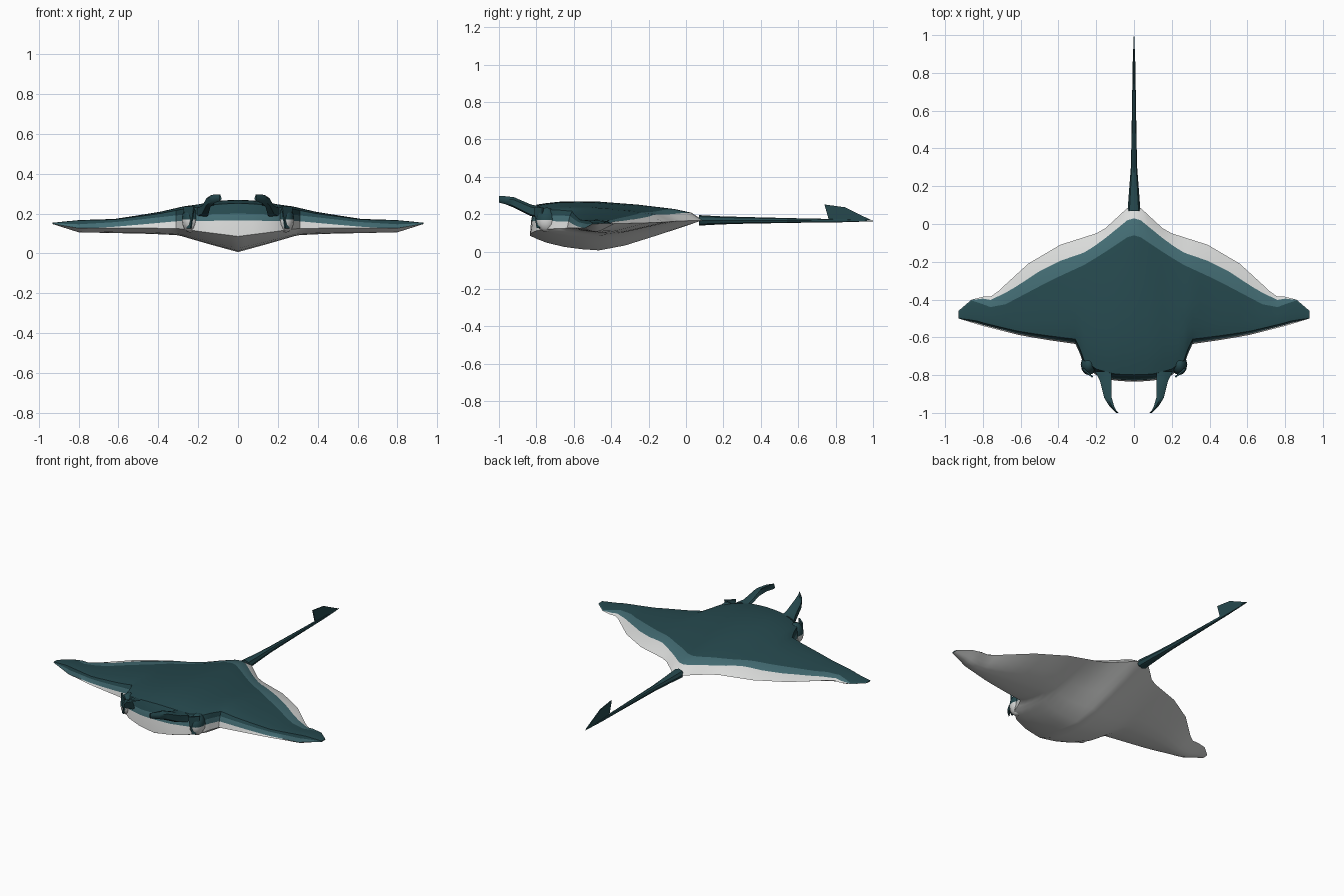
import bpy, bmesh, math
from mathutils import Vector

if "Cube" in bpy.data.objects:
    bpy.data.objects.remove(bpy.data.objects["Cube"])


def material(name, rgb):
    m = bpy.data.materials.new(name)
    m.diffuse_color = (*rgb, 1)
    m.use_nodes = True
    m.node_tree.nodes["Principled BSDF"].inputs["Base Color"].default_value = m.diffuse_color
    return m


DARK = material("dark teal", (0.019, 0.066, 0.076))
MID = material("mid teal", (0.056, 0.150, 0.172))
PALE = material("pale belly", (0.70, 0.71, 0.70))


def interp(points, x):
    """Piecewise linear lookup in a list of (x, value)."""
    for (a, va), (b, vb) in zip(points, points[1:]):
        if x <= b:
            return va + (vb - va) * max(0, (x - a) / (b - a))
    return points[-1][1]


def build(name, bm, mats, smooth=True):
    bmesh.ops.recalc_face_normals(bm, faces=bm.faces[:])
    me = bpy.data.meshes.new(name)
    bm.to_mesh(me)
    bm.free()
    for m in mats:
        me.materials.append(m)
    ob = bpy.data.objects.new(name, me)
    bpy.context.collection.objects.link(ob)
    if smooth:
        bpy.ops.object.select_all(action='DESELECT')
        ob.select_set(True)
        bpy.context.view_layer.objects.active = ob
        bpy.ops.object.shade_smooth_by_angle(angle=math.radians(40))
    return ob


def loft(bm, rings, strips=None):
    """Skin closed rings, giving each lengthwise strip its material."""
    vs = [[bm.verts.new(p) for p in r] for r in rings]
    n = len(rings[0])
    for a, b in zip(vs, vs[1:]):
        for j in range(n):
            k = (j + 1) % n
            f = bm.faces.new((a[j], a[k], b[k], b[j]))
            f.material_index = strips[j] if strips else 0
    bm.faces.new(vs[0])
    bm.faces.new(vs[-1])


# Body and wings: outlines over the half span
front = [(0, -.835), (.1, -.83), (.2, -.80), (.265, -.75), (.285, -.69), (.31, -.635),
         (.45, -.615), (.6, -.59), (.8, -.54), (.93, -.50)]
rear = [(0, .09), (.035, .085), (.17, -.04), (.39, -.11), (.56, -.21), (.68, -.32),
        (.75, -.385), (.8, -.385), (.86, -.40), (.93, -.46)]
pale_line = [(0, .03), (.035, .02), (.17, -.09), (.26, -.15), (.39, -.195), (.5, -.25),
             (.66, -.355), (.76, -.402), (.8, -.395), (.86, -.402), (.93, -.462)]
mid_line = [(0, -.06), (.035, -.07), (.17, -.16), (.26, -.215), (.39, -.275), (.5, -.33),
            (.68, -.425), (.76, -.44), (.8, -.425), (.86, -.405), (.93, -.464)]
top = [(0, .27), (.1, .266), (.2, .247), (.27, .237), (.4, .207), (.62, .173), (.8, .167), (.93, .154)]
bottom = [(0, .003), (.15, .045), (.3, .09), (.45, .097), (.8, .105), (.93, .147)]
rim = [(0, .168), (.3, .16), (.8, .148), (.93, .15)]
pale_z = [(0, .165), (.3, .162), (.6, .135), (.8, .122), (.93, .149)]
mid_z = [(0, .20), (.3, .192), (.6, .158), (.8, .146), (.93, .151)]
# Chord shapes, from trailing edge (0) to leading edge (1)
upper = [(0, 0), (.06, .38), (.16, .58), (.37, .81), (.64, 1), (.85, .97), (.97, .8), (1, .5)]
lower = [(0, 0), (.2, .38), (.45, .82), (.62, 1), (.85, .83), (.94, .66), (1, .5)]
U = (.12, .26, .4, .54, .68, .8, .9, .97)
S = (.96, .9, .8, .7, .6, .45, .3, .15)


def section(x):
    a = abs(x)
    yf, yr, zt, zb, zr = (interp(t, a) for t in (front, rear, top, bottom, rim))

    def up(y):
        return zr + (zt - zr) * interp(upper, (yr - y) / (yr - yf))

    yp, ym = interp(pale_line, a), interp(mid_line, a)
    grow = min(1, (.93 - a) / .1)
    yfm = yf + .014 * grow
    mz = interp(mid_z, a)
    ring = [(x, yr, zr), (x, yp, up(yp)), (x, ym, up(ym))]
    for u in U:
        y = ym + (yfm - ym) * u
        ring.append((x, y, max(up(y), mz)))
    ring += [(x, yfm, mz), (x, yf + .007 * grow, interp(pale_z, a)),
             (x, yf, zr + (zb - zr) * .5)]
    for s in S:
        ring.append((x, yr + (yf - yr) * s, zr + (zb - zr) * interp(lower, s)))
    return ring


half = [.035, .07, .11, .15, .2, .235, .265, .285, .31, .35, .39, .45, .5, .56, .62, .68, .72,
        .76, .8, .83, .86, .9, .93]
stations = [-x for x in reversed(half)] + [0] + half
strips = [2, 1] + [0] * (len(U) + 1) + [1] + [2] * (len(S) + 2)
bm = bmesh.new()
loft(bm, [section(x) for x in stations], strips)
build("body_and_wings", bm, (DARK, MID, PALE))

# Tail: tapering tube
bm = bmesh.new()
rings = []
for y, w, h, z in ((.07, .034, .028, .167), (.18, .026, .022, .167), (.31, .016, .018, .167),
                   (.6, .011, .012, .166), (.85, .007, .008, .165), (1, .001, .002, .164)):
    rings.append([(w * math.cos(k * math.tau / 8), y, z + h * math.sin(k * math.tau / 8))
                  for k in range(8)])
loft(bm, rings)
build("tail", bm, (DARK,))


def plate(name, points, offset, mat):
    """Flat polygon thickened along an offset vector."""
    bm = bmesh.new()
    o = Vector(offset)
    loft(bm, [[Vector(p) - o for p in points], [Vector(p) + o for p in points]])
    build(name, bm, (mat,), smooth=False)


# Tail fin
plate("tail_fin", [(0, .765, .165), (0, .74, .252), (0, .85, .237), (0, .99, .168)],
      (.003, 0, 0), DARK)

for side, tag in ((1, "right"), (-1, "left")):
    # Head horns: curved flaps sweeping forward, up and inward
    bm = bmesh.new()
    rings = []
    for y, xi, xo, z0, z1 in ((-.78, .12, .205, .18, .24), (-.83, .12, .18, .19, .25),
                              (-.92, .118, .158, .235, .289), (-.965, .105, .13, .253, .294),
                              (-1, .088, .094, .262, .294)):
        xm = (xi + xo) / 2
        rings.append([(side * xi, y, z1), (side * xm, y, z1 + .002), (side * xo, y, z1 - .012),
                      (side * xo, y, z0 + .008), (side * xm, y, z0), (side * (xo - .012), y, z1 - .02)])
    loft(bm, rings)
    build("horn_" + tag, bm, (DARK,))

    # Eye mount: bulge on the head corner, dark on its upper half
    bm = bmesh.new()
    bmesh.ops.create_uvsphere(bm, u_segments=12, v_segments=8, radius=1)
    for v in bm.verts:
        v.co = Vector((side * .24 + v.co.x * .042, -.745 + v.co.y * .055, .17 + v.co.z * .066))
    for f in bm.faces:
        f.material_index = 0 if f.calc_center_median().z > .17 else 1
    build("eye_bulge_" + tag, bm, (DARK, PALE))

    # Eye marking: dark tapering patch facing diagonally forward
    shape = ((-.034, .235), (.034, .235), (.03, .18), (.012, .125), (-.012, .125), (-.024, .18))
    plate("eye_patch_" + tag,
          [(side * (.245 + t * .75), -.788 + t * .66, z) for t, z in shape],
          (side * .003, -.0035, 0), DARK)
